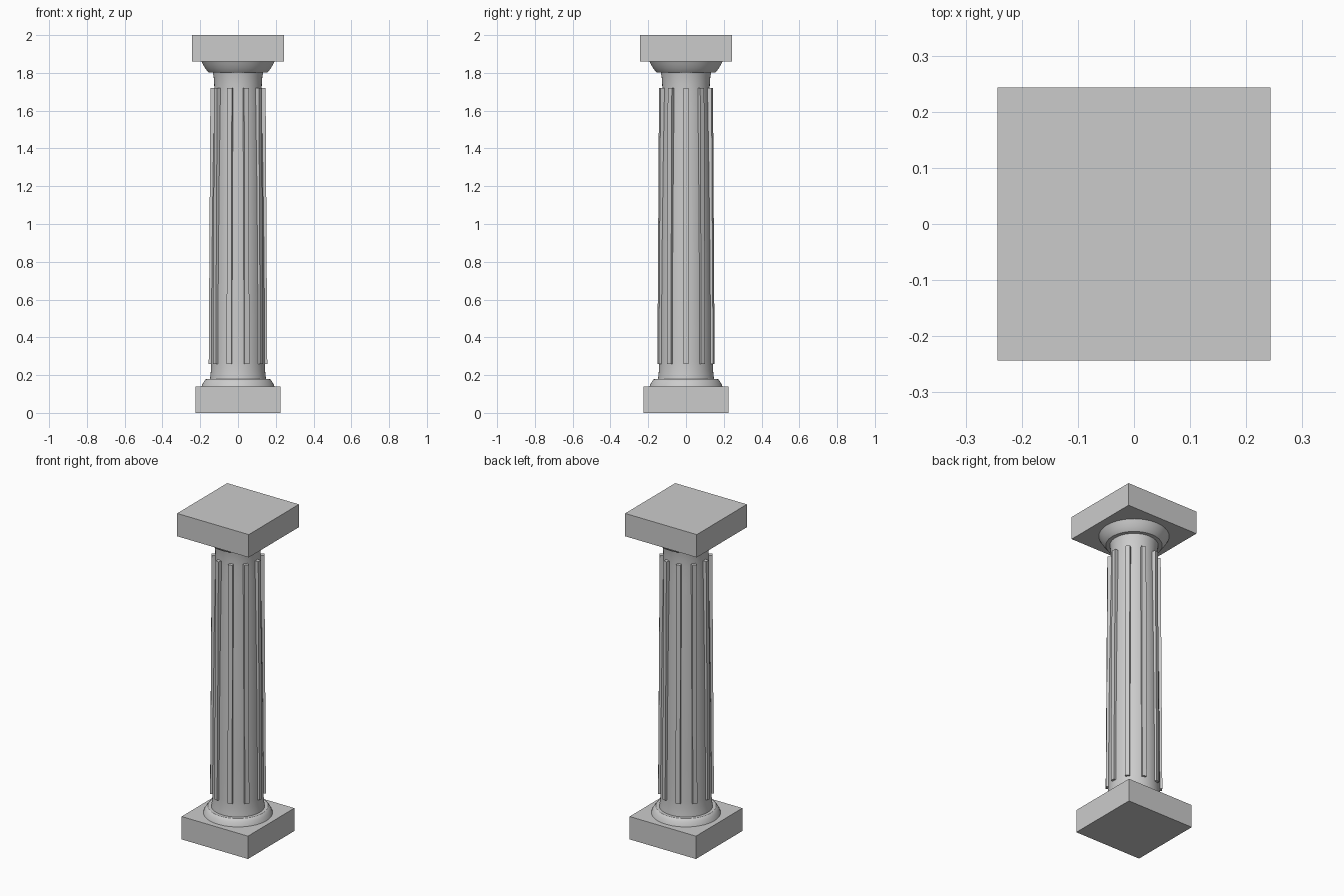
import bpy, bmesh, math
from mathutils import Matrix

if "Cube" in bpy.data.objects:
    bpy.data.objects.remove(bpy.data.objects["Cube"])

stone = bpy.data.materials.new("pale grey stone")
stone.diffuse_color = (0.6, 0.6, 0.6, 1)
stone.use_nodes = True
stone.node_tree.nodes["Principled BSDF"].inputs["Base Color"].default_value = stone.diffuse_color


def finish(bm, name, smooth=False):
    bmesh.ops.recalc_face_normals(bm, faces=bm.faces)
    me = bpy.data.meshes.new(name)
    bm.to_mesh(me)
    bm.free()
    me.materials.append(stone)
    ob = bpy.data.objects.new(name, me)
    bpy.context.collection.objects.link(ob)
    if smooth:
        bpy.ops.object.select_all(action='DESELECT')
        bpy.context.view_layer.objects.active = ob
        ob.select_set(True)
        bpy.ops.object.shade_smooth_by_angle(angle=math.radians(30))
    return ob


def slab(name, half, z0, z1):
    bm = bmesh.new()
    bmesh.ops.create_cube(bm, size=1, matrix=Matrix.Translation((0, 0, (z0 + z1) / 2))
                          @ Matrix.Diagonal((2 * half, 2 * half, z1 - z0, 1)))
    return finish(bm, name)


def turned(name, profile, sides=64):
    # Revolve (radius, height) points and cap both ends
    bm = bmesh.new()
    rings = [[bm.verts.new((r * math.cos(2 * math.pi * i / sides),
                            r * math.sin(2 * math.pi * i / sides), z))
              for i in range(sides)] for r, z in profile]
    for a, b in zip(rings, rings[1:]):
        for i in range(sides):
            j = (i + 1) % sides
            bm.faces.new((a[i], a[j], b[j], b[i]))
    bm.faces.new(rings[0])
    bm.faces.new(rings[-1])
    return finish(bm, name, True)


# Square blocks at foot and head
slab("base_plinth", 0.225, 0.0, 0.14)
slab("top_abacus", 0.243, 1.86, 2.0)

# Round mouldings
turned("base_moulding", [(0.193, 0.139), (0.189, 0.15), (0.181, 0.165), (0.173, 0.176), (0.167, 0.18)])
turned("capital_moulding", [(0.155, 1.802), (0.163, 1.81), (0.174, 1.825), (0.185, 1.843), (0.194, 1.861)])

# Shaft, tapering upwards and flaring at both ends
turned("shaft", [(0.149, 0.175), (0.146, 0.2), (0.143, 0.23), (0.142, 0.27), (0.141, 0.5),
                 (0.138, 0.85), (0.133, 1.25), (0.127, 1.6), (0.125, 1.7),
                 (0.126, 1.74), (0.129, 1.78), (0.134, 1.808)])

# Ten raised ribs around the shaft, leaning with its taper
RIBS, HALF = 10, 0.013
bm = bmesh.new()
for k in range(RIBS):
    rot = Matrix.Rotation(2 * math.pi * k / RIBS, 4, 'Z')
    cube = bmesh.ops.create_cube(bm, size=1)["verts"]
    for v in cube:
        top, outer = v.co.z > 0, v.co.x > 0
        r = (0.146 if top else 0.155) if outer else (0.115 if top else 0.125)
        v.co = (r, HALF if v.co.y > 0 else -HALF, 1.72 if top else 0.26)
    bmesh.ops.transform(bm, matrix=rot, verts=cube)
finish(bm, "shaft_ribs")
